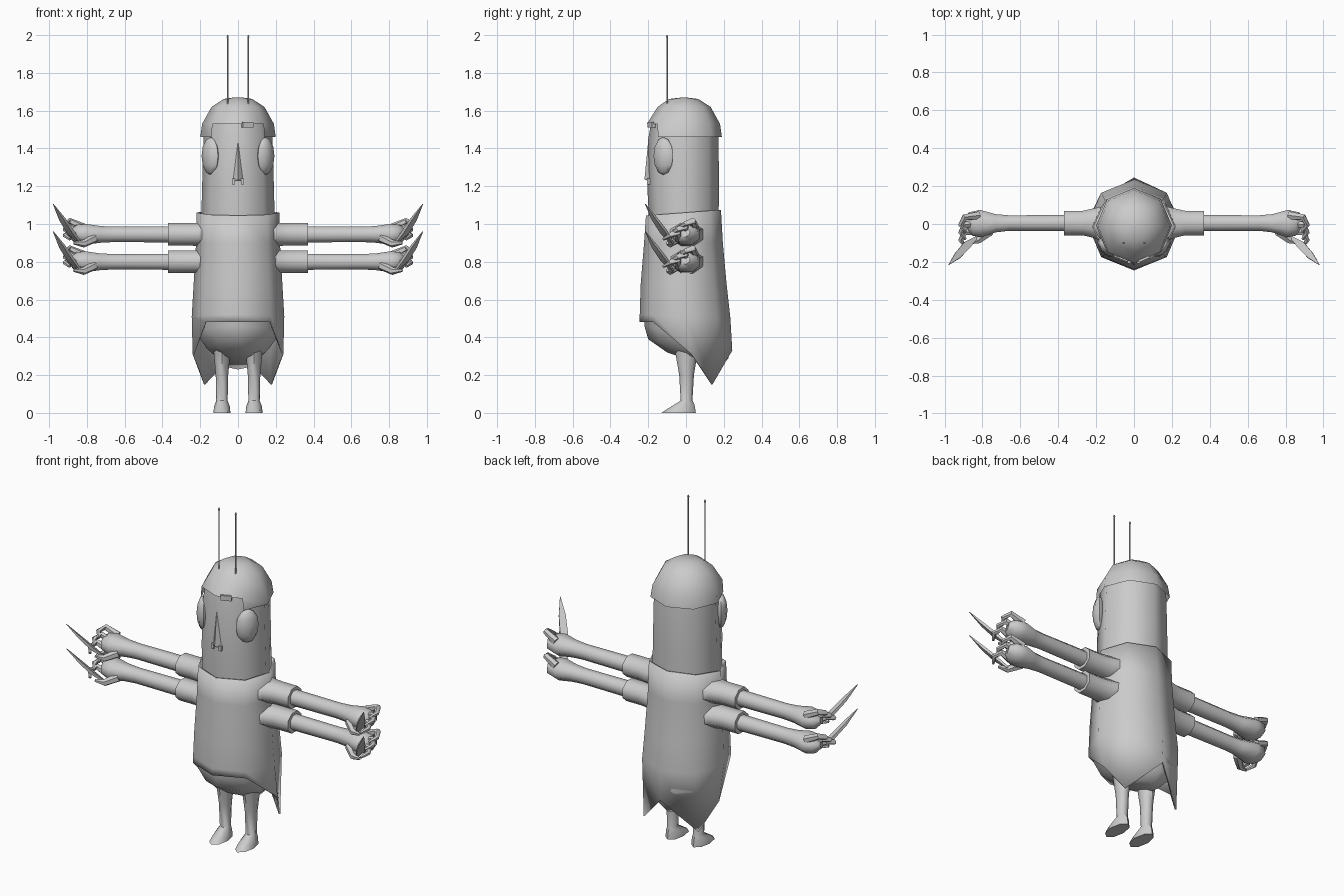
import bpy, bmesh, math
from mathutils import Vector, Matrix

if "Cube" in bpy.data.objects:
    bpy.data.objects.remove(bpy.data.objects["Cube"])

grey = bpy.data.materials.new("plain grey")
grey.use_nodes = True
grey.diffuse_color = (0.6, 0.6, 0.6, 1)
grey.node_tree.nodes["Principled BSDF"].inputs["Base Color"].default_value = (0.6, 0.6, 0.6, 1)


def finish(name, bm, angle=50):
    """Turn a bmesh into a named, shaded object."""
    bmesh.ops.recalc_face_normals(bm, faces=bm.faces[:])
    mesh = bpy.data.meshes.new(name)
    bm.to_mesh(mesh)
    bm.free()
    mesh.materials.append(grey)
    ob = bpy.data.objects.new(name, mesh)
    bpy.context.collection.objects.link(ob)
    bpy.ops.object.select_all(action='DESELECT')
    ob.select_set(True)
    bpy.context.view_layer.objects.active = ob
    bpy.ops.object.shade_smooth_by_angle(angle=math.radians(angle))
    return ob


def skin(name, rings, caps=(True, True), skip=(), angle=50):
    """Bridge rings of points; skip leaves out faces of the last band."""
    bm = bmesh.new()
    rows = [[bm.verts.new(p) for p in ring] for ring in rings]
    n = len(rows[0])
    for i in range(len(rows) - 1):
        for k in range(n):
            if i == len(rows) - 2 and k in skip:
                continue
            j = (k + 1) % n
            bm.faces.new((rows[i][k], rows[i][j], rows[i + 1][j], rows[i + 1][k]))
    for use, row in zip(caps, (rows[0], rows[-1])):
        if use:
            bm.faces.new(row)
    return finish(name, bm, angle)


def ring(zf, zb, rx, f, b, cx=0, n=8):
    """Upright ring, first point at the front, tilted from zf to zb."""
    pts = []
    for k in range(n):
        a = 2 * math.pi * k / n
        t = (1 - math.cos(a)) / 2
        pts.append(Vector((cx + rx * math.sin(a), f + (b - f) * t, zf + (zb - zf) * t)))
    return pts


def tube(name, stations, n=8, angle=50):
    """Tube through (point, side radius, upright radius) stations."""
    rings = []
    for i, (p, ra, rb) in enumerate(stations):
        a = Vector(stations[max(i - 1, 0)][0])
        b = Vector(stations[min(i + 1, len(stations) - 1)][0])
        d = (b - a).normalized()
        up = Vector((0, 0, 1)) if abs(d.z) < 0.95 else Vector((0, 1, 0))
        side = d.cross(up).normalized()
        up = side.cross(d)
        turns = [2 * math.pi * (k + 0.5) / n for k in range(n)]
        rings.append([Vector(p) + side * ra * math.cos(t) + up * rb * math.sin(t) for t in turns])
    return skin(name, rings, angle=angle)


# Coat with a straight front hem and two pointed side tails
coat = [ring(1.045, 1.075, 0.22, -0.212, 0.185),
        ring(0.9, 0.9, 0.222, -0.222, 0.195),
        ring(0.68, 0.68, 0.235, -0.24, 0.215),
        ring(0.52, 0.50, 0.245, -0.245, 0.235),
        ring(0.48, 0.48, 0.245, -0.245, 0.245)]
for k, (x, y, z) in {2: (0.24, 0.03, 0.31), 3: (0.18, 0.14, 0.15), 4: (0, 0.245, 0.33)}.items():
    coat[-1][k] = Vector((x, y, z))
    coat[-1][-k % 8] = Vector((-x, y, z))
ob = skin("coat", coat, caps=(False, False))
shell = ob.modifiers.new("cloth", 'SOLIDIFY')
shell.thickness, shell.offset = 0.008, -1

# Rounded body under the coat
skin("lower_body", [ring(0.6, 0.6, 0.22, -0.222, 0.2),
                    ring(0.46, 0.38, 0.22, -0.22, 0.232),
                    ring(0.39, 0.29, 0.165, -0.2, 0.225),
                    ring(0.32, 0.23, 0.09, -0.1, 0.165)], angle=70)

# Head
skin("head", [ring(1.0, 1.0, 0.195, -0.195, 0.172),
              ring(1.2, 1.2, 0.19, -0.205, 0.175),
              ring(1.45, 1.45, 0.183, -0.2, 0.172),
              ring(1.56, 1.56, 0.17, -0.18, 0.16)])

# Hair cap, cut higher over the face
skin("hair", [ring(1.67, 1.67, 0.02, -0.02, 0.0),
              ring(1.662, 1.662, 0.075, -0.09, 0.065),
              ring(1.62, 1.62, 0.14, -0.15, 0.13),
              ring(1.53, 1.53, 0.19, -0.207, 0.18),
              ring(1.46, 1.46, 0.2, -0.207, 0.19)], caps=(True, False), skip=(0, 7))
bm = bmesh.new()
bmesh.ops.create_cube(bm, size=1, matrix=Matrix.Translation((0.05, -0.182, 1.525)) @
                      Matrix.Rotation(math.radians(23), 4, 'Z') @ Matrix.Diagonal((0.06, 0.02, 0.03, 1)))
finish("hair_tuft", bm, 30)

# Nose wedge with a small block below each nostril
bm = bmesh.new()
top, tip = bm.verts.new((0, -0.2, 1.44)), bm.verts.new((0, -0.22, 1.235))
left, right = bm.verts.new((0.035, -0.185, 1.225)), bm.verts.new((-0.035, -0.185, 1.225))
for face in ((top, tip, left), (top, right, tip), (tip, right, left), (top, left, right)):
    bm.faces.new(face)
finish("nose", bm, 40)

for s, word in ((1, "left"), (-1, "right")):
    bm = bmesh.new()
    bmesh.ops.create_cube(bm, size=1, matrix=Matrix.Translation((s * 0.025, -0.195, 1.225)) @
                          Matrix.Diagonal((0.016, 0.025, 0.03, 1)))
    finish(word + "_nostril", bm, 30)

    # Eye
    bm = bmesh.new()
    bmesh.ops.create_uvsphere(bm, u_segments=8, v_segments=6, radius=1,
                              matrix=Matrix.Translation((s * 0.145, -0.12, 1.36)) @
                              Matrix.Rotation(s * math.radians(-37), 4, 'Z') @
                              Matrix.Diagonal((0.036, 0.065, 0.1, 1)))
    finish(word + "_eye", bm, 60)

    # Antenna with a bead at its end
    x = s * 0.055
    tube(word + "_antenna", [((x, -0.1, 1.63), 0.004, 0.004), ((x, -0.1, 1.985), 0.004, 0.004),
                             ((x, -0.1, 1.99), 0.006, 0.006), ((x, -0.1, 2.0), 0.003, 0.003)], 6)

    # Leg and pointed shoe
    x = s * 0.085
    skin(word + "_leg", [ring(0.42, 0.42, 0.05, -0.08, 0.08, x),
                         ring(0.31, 0.31, 0.043, -0.055, 0.06, x),
                         ring(0.2, 0.2, 0.033, -0.036, 0.042, x),
                         ring(0.065, 0.065, 0.03, -0.028, 0.034, x),
                         ring(0.02, 0.045, 0.042, -0.1, 0.045, x),
                         ring(0, 0, 0.045, -0.13, 0.052, x)])

    for c, level in ((0.945, "upper"), (0.8, "lower")):
        tag = word + "_" + level

        def at(x, y, z):
            return (s * x, y, c + z)

        # Sleeve, flaring into the coat
        tube(tag + "_sleeve", [(at(0.14, 0, 0), 0.11, 0.075), (at(0.21, 0.005, 0), 0.085, 0.066),
                               (at(0.27, 0.005, 0), 0.07, 0.064), (at(0.37, 0.005, 0), 0.07, 0.064)])
        # Arm and palm
        tube(tag + "_arm", [(at(0.35, 0.005, 0), 0.046, 0.046), (at(0.66, 0.005, 0), 0.044, 0.044),
                            (at(0.73, 0.004, 0), 0.052, 0.048), (at(0.81, 0.002, 0), 0.078, 0.06),
                            (at(0.86, 0, 0.005), 0.068, 0.05), (at(0.885, -0.01, 0.01), 0.035, 0.025)])
        # Thumb and curled fingers
        tube(tag + "_thumb", [(at(0.76, -0.04, -0.02), 0.025, 0.025), (at(0.82, -0.085, -0.05), 0.02, 0.02),
                              (at(0.87, -0.1, -0.045), 0.008, 0.008)], 6)
        for i in range(3):
            y, z = 0.045 - 0.04 * i, 0.035 - 0.03 * i
            tube(f"{tag}_finger_{i + 1}", [(at(0.82, y, z), 0.024, 0.024), (at(0.895, y - 0.01, z + 0.035), 0.018, 0.018),
                                           (at(0.915, y - 0.05, z + 0.02), 0.014, 0.014),
                                           (at(0.89, y - 0.085, z), 0.008, 0.008)], 6)
        # Long blade-like claw
        tube(tag + "_claw", [(at(0.83, -0.07, -0.05), 0.008, 0.008), (at(0.885, -0.115, 0.01), 0.03, 0.012),
                             (at(0.93, -0.165, 0.08), 0.026, 0.01), (at(0.978, -0.215, 0.16), 0.002, 0.002)], 4, 30)
